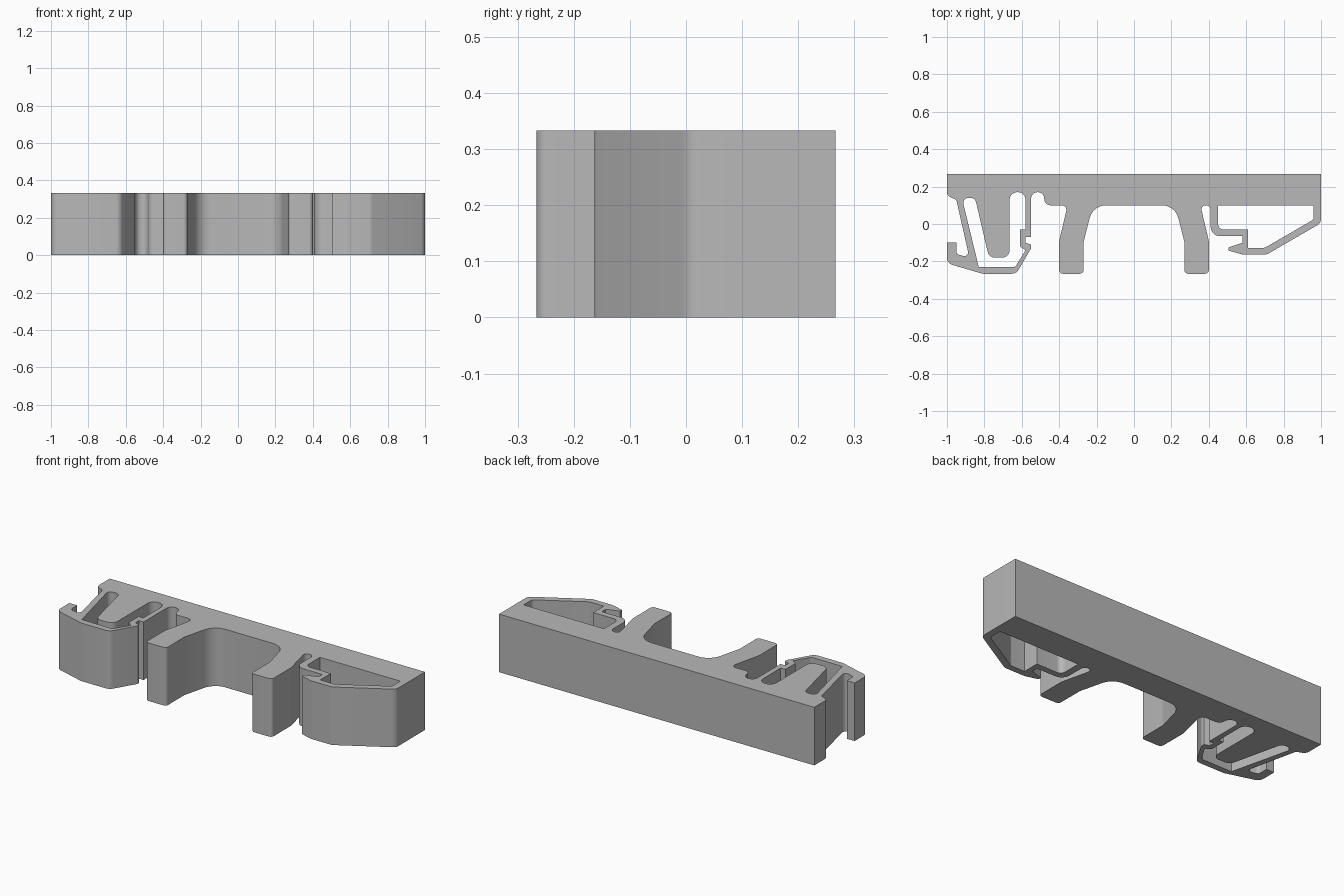
import bpy
import bmesh
import math
from mathutils import Vector

HEIGHT = 0.333
BACK = 0.266
FRONT = -0.266

default_cube = bpy.data.objects.get("Cube")
if default_cube:
    bpy.data.objects.remove(default_cube, do_unlink=True)


def mirrored(points):
    """Reflect profile corners across x, keeping the walking direction."""
    return [(-x, y, *radius) for x, y, *radius in reversed(points)]


def rounded(corners):
    """Turn (x, y, optional radius) corners into a filleted outline."""
    outline = []
    count = len(corners)
    for i, (x, y, *radius) in enumerate(corners):
        corner = Vector((x, y))
        if not radius:
            outline.append(corner)
            continue
        to_prev = Vector(corners[i - 1][:2]) - corner
        to_next = Vector(corners[(i + 1) % count][:2]) - corner
        half = to_prev.angle(to_next) / 2
        # Limit the fillet so neighbouring arcs never overlap
        reach = min(radius[0] / math.tan(half),
                    to_prev.length * 0.49, to_next.length * 0.49)
        size = reach * math.tan(half)
        middle = (to_prev.normalized() + to_next.normalized()).normalized()
        centre = corner + middle * (size / math.sin(half))
        start = corner + to_prev.normalized() * reach - centre
        end = corner + to_next.normalized() * reach - centre
        turn = math.atan2(start.x * end.y - start.y * end.x, start.dot(end))
        steps = max(3, math.ceil(abs(turn) / math.radians(12)))
        for step in range(steps + 1):
            angle = turn * step / steps
            c, s = math.cos(angle), math.sin(angle)
            outline.append(centre + Vector((start.x * c - start.y * s,
                                            start.x * s + start.y * c)))
    return outline


def add_loop(curve, corners):
    """Add one closed outline to the filled curve."""
    points = rounded(corners)
    spline = curve.splines.new('POLY')
    spline.points.add(len(points) - 1)
    for target, point in zip(spline.points, points):
        target.co = (point.x, point.y, 0, 1)
    spline.use_cyclic_u = True


def extruded_profile(name, loops, height, material):
    """Fill the loops (inner ones become holes) and extrude them upward."""
    curve = bpy.data.curves.new(name + "_profile", 'CURVE')
    curve.dimensions = '2D'
    curve.fill_mode = 'BOTH'
    curve.extrude = height / 2
    for loop in loops:
        add_loop(curve, loop)
    helper = bpy.data.objects.new(name + "_profile", curve)
    bpy.context.collection.objects.link(helper)
    bpy.context.view_layer.update()
    graph = bpy.context.evaluated_depsgraph_get()
    mesh = bpy.data.meshes.new_from_object(helper.evaluated_get(graph))
    bpy.data.objects.remove(helper, do_unlink=True)

    # Weld caps to walls and rest the solid on the ground
    bm = bmesh.new()
    bm.from_mesh(mesh)
    bmesh.ops.remove_doubles(bm, verts=bm.verts, dist=0.0001)
    bmesh.ops.translate(bm, verts=bm.verts, vec=(0, 0, height / 2))
    bmesh.ops.recalc_face_normals(bm, faces=bm.faces)
    bm.to_mesh(mesh)
    bm.free()

    mesh.materials.clear()
    mesh.materials.append(material)
    obj = bpy.data.objects.new(name, mesh)
    bpy.context.collection.objects.link(obj)
    bpy.ops.object.select_all(action='DESELECT')
    obj.select_set(True)
    bpy.context.view_layer.objects.active = obj
    bpy.ops.object.shade_smooth_by_angle(angle=math.radians(25))
    return obj


grey = bpy.data.materials.new("light grey plastic")
grey.use_nodes = True
colour = (0.48, 0.48, 0.48, 1)
grey.diffuse_color = colour
grey.node_tree.nodes["Principled BSDF"].inputs["Base Color"].default_value = colour

# Springy clip on the right end: slanted strut, lip, foot and latch
spring_clip = [
    (-1, BACK), (-1, .15, .03), (-.95, .13, .02), (-.88, -.18, .02),
    (-.95, -.16, .02), (-.95, -.1), (-1, -.1), (-1, -.21, .04),
    (-.81, FRONT, .03), (-.63, FRONT, .04), (-.55, -.13), (-.55, -.11),
    (-.58, -.1), (-.58, -.07), (-.55, -.07), (-.55, .17, .035),
    (-.48, .17, .035), (-.48, .1, .04),
]

# Leg, used on both sides of the central arch
leg = [
    (-.355, .1, .025), (-.4, -.09, .05), (-.4, FRONT, .02),
    (-.27, FRONT, .02), (-.27, -.1, .05), (-.22, .1, .09),
]

# Hooked clip on the left end
hook_clip = [
    (.41, .1, .025), (.41, -.065, .05), (.58, -.065), (.58, -.1),
    (.505, -.125), (.505, -.142), (.58, -.163, .02), (.71, -.163, .04),
    (1, .005, .04), (1, BACK),
]

# Opening around the tongue inside the springy clip
spring_opening = [
    (-.92, .14, .03), (-.83, -.23), (-.635, -.23, .02), (-.58, -.14),
    (-.61, -.12), (-.61, -.03), (-.58, -.03), (-.58, .17, .04),
    (-.665, .17, .04), (-.665, -.18, .04), (-.775, -.18, .04),
    (-.85, .14, .03),
]

# Opening inside the hooked clip
hook_opening = [
    (.45, .1), (.45, -.03, .03), (.61, -.03), (.61, -.127),
    (.7, -.127, .02), (.96, .024, .02), (.96, .1),
]

body = spring_clip + leg + mirrored(leg) + hook_clip
extruded_profile("clip_bracket", [body, spring_opening, hook_opening], HEIGHT, grey)
